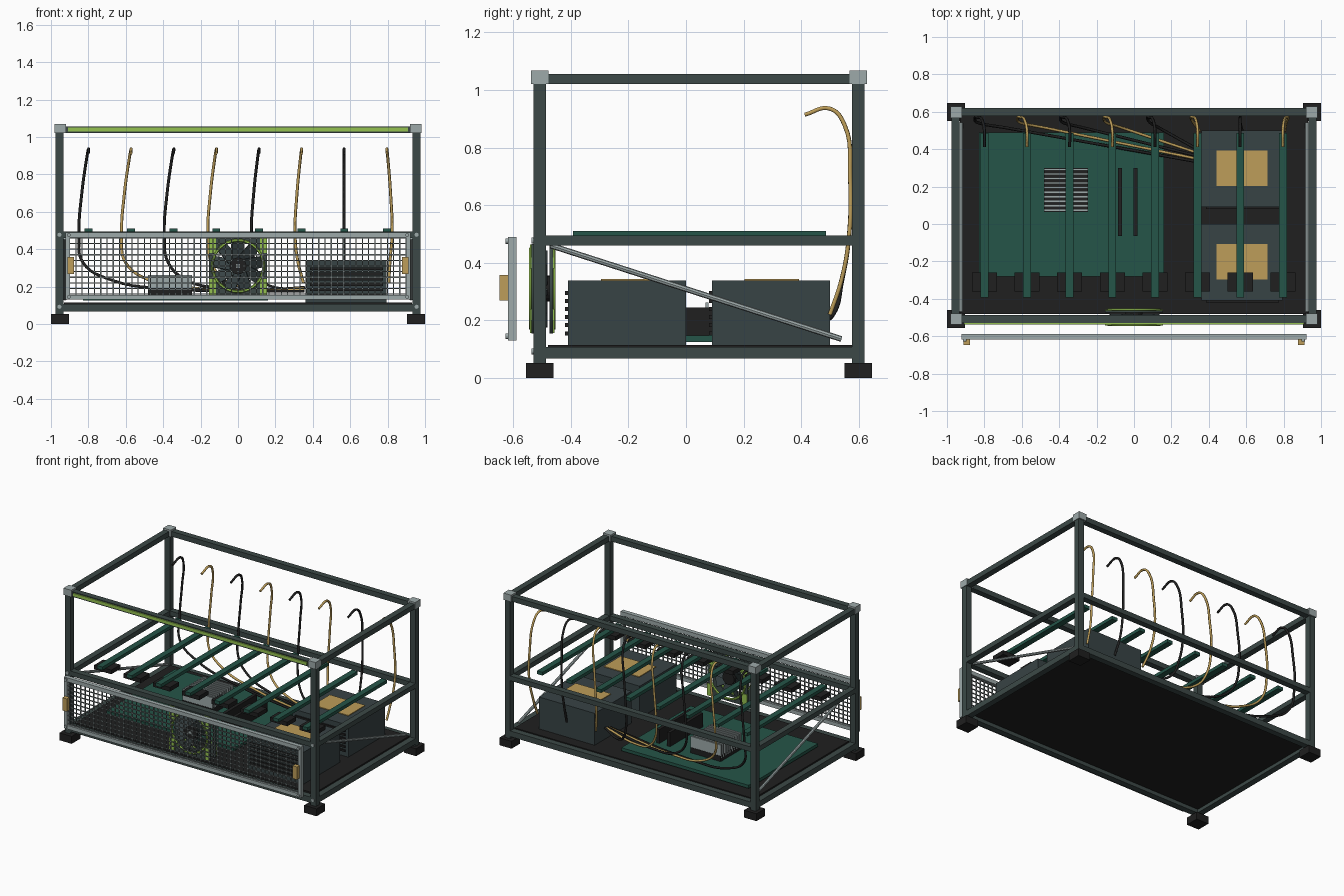
import bpy, bmesh, math
from mathutils import Vector, Matrix

if "Cube" in bpy.data.objects:
    bpy.data.objects.remove(bpy.data.objects["Cube"])


def material(name, *rgb):
    m = bpy.data.materials.new(name)
    m.use_nodes = True
    m.diffuse_color = (*rgb, 1)
    m.node_tree.nodes["Principled BSDF"].inputs["Base Color"].default_value = (*rgb, 1)
    return m


SLATE = material("slate frame", .045, .066, .063)
CASE = material("blue grey case", .039, .056, .059)
STEEL = material("light steel", .34, .4, .4)
WIRE = material("mesh wire grey", .17, .2, .2)
GOLD = material("gold", .51, .34, .1)
TEAL = material("dark teal", .018, .09, .065)
LIME = material("lime", .3, .54, .08)
BLACK = material("black", .014, .014, .014)


def finish(name, bm, mat):
    me = bpy.data.meshes.new(name)
    bm.to_mesh(me)
    bm.free()
    me.materials.append(mat)
    ob = bpy.data.objects.new(name, me)
    bpy.context.collection.objects.link(ob)
    return ob


def boxes(name, mat, spans):
    """One object from boxes, each given as (x0, x1), (y0, y1), (z0, z1)."""
    bm = bmesh.new()
    for span in spans:
        mid = Vector([(a + b) / 2 for a, b in span])
        size = [b - a for a, b in span]
        bmesh.ops.create_cube(bm, size=1, matrix=Matrix.Translation(mid) @ Matrix.Diagonal((*size, 1)))
    return finish(name, bm, mat)


def around(c, half):
    return (c - half, c + half)


def cylinders(name, mat, centres, radius, depth, sides=16):
    """Discs whose axis runs along y."""
    bm = bmesh.new()
    for c in centres:
        bmesh.ops.create_cone(bm, cap_ends=True, segments=sides, radius1=radius, radius2=radius, depth=depth,
                              matrix=Matrix.Translation(c) @ Matrix.Rotation(math.pi / 2, 4, "X"))
    return finish(name, bm, mat)


# Frame: posts, feet, caps and three levels of rails
PX, FRONT, BACK, R = .955, -.508, .598, .021
corners = [(x, y) for x in (-PX, PX) for y in (FRONT, BACK)]
boxes("posts", SLATE, [(around(x, R), around(y, R), (.04, 1.03)) for x, y in corners])
boxes("feet", BLACK, [(around(x * .997, .048), around(y, .048), (0, .052)) for x, y in corners])
boxes("corner_caps", STEEL, [(around(x * .995, .03), around(y, .03), (1.02, 1.068)) for x, y in corners])
for label, z in (("bottom", (.067, .107)), ("middle", (.46, .494)), ("top", (1.02, 1.056))):
    boxes(label + "_long_rails", SLATE, [((-PX + R, PX - R), around(y, R), z) for y in (FRONT, BACK)])
    boxes(label + "_side_rails", SLATE, [(around(x, R), (FRONT + R, BACK - R), z) for x in (-PX, PX)])
boxes("front_light_strip", LIME, [((-.91, .91), (-.536, -.528), (1.03, 1.05))])
cylinders("frame_bolts", STEEL, [(x, FRONT - R, z) for x in (-PX, PX) for z in (.092, .477, 1.042)], .011, .014)
boxes("floor_tray", BLACK, [((-.93, .93), (-.48, .577), (.088, .114))])

# Diagonal side braces
for side, x in (("right", -.925), ("left", .925)):
    a, b = Vector((x, -.47, .46)), Vector((x, .54, .135))
    bm = bmesh.new()
    turn = (b - a).to_track_quat("Z", "Y").to_matrix().to_4x4()
    bmesh.ops.create_cone(bm, cap_ends=True, segments=8, radius1=.01, radius2=.01, depth=(b - a).length,
                          matrix=Matrix.Translation((a + b) / 2) @ turn)
    finish(side + "_brace", bm, STEEL)

# Detached front guard with wire mesh and handles
GX, GY = .922, (-.618, -.588)
boxes("guard_frame", STEEL,
      [((-GX, GX), GY, z) for z in ((.13, .156), (.462, .49))] +
      [(around(s * (GX - .012), .012), GY, (.13, .49)) for s in (-1, 1)])
wires = [(around(-.9 + i * .0333, .003), (-.606, -.6), (.15, .465)) for i in range(55)]
wires += [((-.905, .905), (-.606, -.6), around(.16 + i * .03, .003)) for i in range(11)]
boxes("guard_mesh", WIRE, wires)
boxes("guard_handles", GOLD, [(around(s * .895, .017), (-.648, -.617), (.268, .358)) for s in (-1, 1)])
cylinders("guard_screws", STEEL, [(s * .905, -.62, z) for s in (-1, 1) for z in (.145, .475)], .01, .014)

# Front fan
FZ, FH = .31, .155


def fan_plate(name, y, thick):
    """Square plate with a round hole."""
    cu = bpy.data.curves.new(name, "CURVE")
    cu.dimensions, cu.fill_mode, cu.extrude = "2D", "BOTH", thick / 2
    for n, r in ((4, FH * math.sqrt(2)), (32, .14)):
        sp = cu.splines.new("POLY")
        sp.points.add(n - 1)
        sp.use_cyclic_u = True
        for i, p in enumerate(sp.points):
            t = math.tau * (i + .5) / n
            p.co = (r * math.cos(t), r * math.sin(t), 0, 1)
    cu.materials.append(SLATE)
    ob = bpy.data.objects.new(name, cu)
    ob.location, ob.rotation_euler = (0, y, FZ), (math.pi / 2, 0, 0)
    bpy.context.collection.objects.link(ob)


fan_plate("fan_front_plate", -.53, .012)
fan_plate("fan_back_plate", -.468, .012)
boxes("fan_corner_pads", LIME,
      [(around(sx * .137, .019), (y, y + .006), around(FZ + sz * .112, .042))
       for sx in (-1, 1) for sz in (-1, 1) for y in (-.542, -.462)])
for label, y in (("front", -.538), ("back", -.46)):
    bpy.ops.mesh.primitive_torus_add(major_radius=.137, minor_radius=.008, major_segments=32, minor_segments=6,
                                     location=(0, y, FZ), rotation=(math.pi / 2, 0, 0))
    ring = bpy.context.object
    ring.name = "fan_" + label + "_ring"
    ring.data.materials.append(LIME)
    bpy.ops.object.shade_smooth_by_angle()
cylinders("fan_hub", BLACK, [(0, -.5, FZ)], .045, .06, 24)
cylinders("fan_hub_badge", STEEL, [(0, -.532, FZ)], .012, .006)
bm = bmesh.new()
for i in range(9):
    m = (Matrix.Translation((0, -.5, FZ)) @ Matrix.Rotation(math.tau * i / 9, 4, "Y")
         @ Matrix.Translation((0, 0, .087)) @ Matrix.Rotation(.5, 4, "Z") @ Matrix.Diagonal((.068, .006, .092, 1)))
    bmesh.ops.create_cube(bm, size=1, matrix=m)
finish("fan_blades", bm, CASE)

# Main circuit board, memory sticks and finned cooler
boxes("main_board", TEAL, [((-.83, .16), (-.28, .49), (.125, .147))])
boxes("memory_sticks", BLACK, [(around(x, .011), (-.065, .3), (.147, .245)) for x in (-.075, .008)])
boxes("cooler_base", BLACK, [((-.48, -.245), (.065, .3), (.147, .185))])
boxes("cooler_fins", STEEL, [((-.48, -.245), around(.073 + i * .0243, .006), (.17, .262)) for i in range(10)])

# Two power supplies with vents and top plates
for label, y in (("front", -.41), ("back", .09)):
    boxes(label + "_power_supply", CASE, [((.36, .795), (y, y + .41), (.112, .338))])
    boxes(label + "_supply_vents", BLACK,
          [((.385, .775), (y - .01, y), around(.155 + i * .028, .007)) for i in range(6)])
    boxes(label + "_supply_plate", GOLD, [((.44, .715), around(y + .208, .094), (.337, .343))])

# Eight slot bars with clamps, each with a hanging cable
slots = [-.8 + i * .228 for i in range(8)]
boxes("slot_bars", TEAL, [(around(x, .021), (-.393, .487), (.488, .511)) for x in slots])
boxes("bar_clamps", BLACK, [(around(x, .067), around(-.31, .05), (.46, .489)) for x in slots])


def cable(name, mat, points):
    cu = bpy.data.curves.new(name, "CURVE")
    cu.dimensions, cu.bevel_depth, cu.bevel_resolution, cu.resolution_u = "3D", .008, 1, 6
    cu.use_fill_caps = True
    sp = cu.splines.new("BEZIER")
    sp.bezier_points.add(len(points) - 1)
    for p, co in zip(sp.bezier_points, points):
        p.co = co
        p.handle_left_type = p.handle_right_type = "AUTO"
    cu.materials.append(mat)
    bpy.context.collection.objects.link(bpy.data.objects.new(name, cu))


for i, x in enumerate(slots):
    bulge = (-.05, -.05, -.05, -.045, -.04, -.035, 0, .028)[i]
    path = [(x, .412, .914), (x, .5, .935), (x + bulge * .2, .55, .88),
            (x + bulge * .7, .57, .7), (x + bulge, .565, .48)]
    if i < 5:
        end = Vector((.355, .33 + i * .015, .175 + i * .005))
        bend = Vector((x + bulge * .6, .54, .33))
        path += [bend, bend.lerp(end, .13) - Vector((0, 0, .075)), bend.lerp(end, .4) - Vector((0, 0, .08)), end]
    else:
        path += [(x + bulge * .6, .54, .34), (x + .01, .5, .22)]
    cable("cable_%d" % (i + 1), GOLD if i % 2 else BLACK, path)
